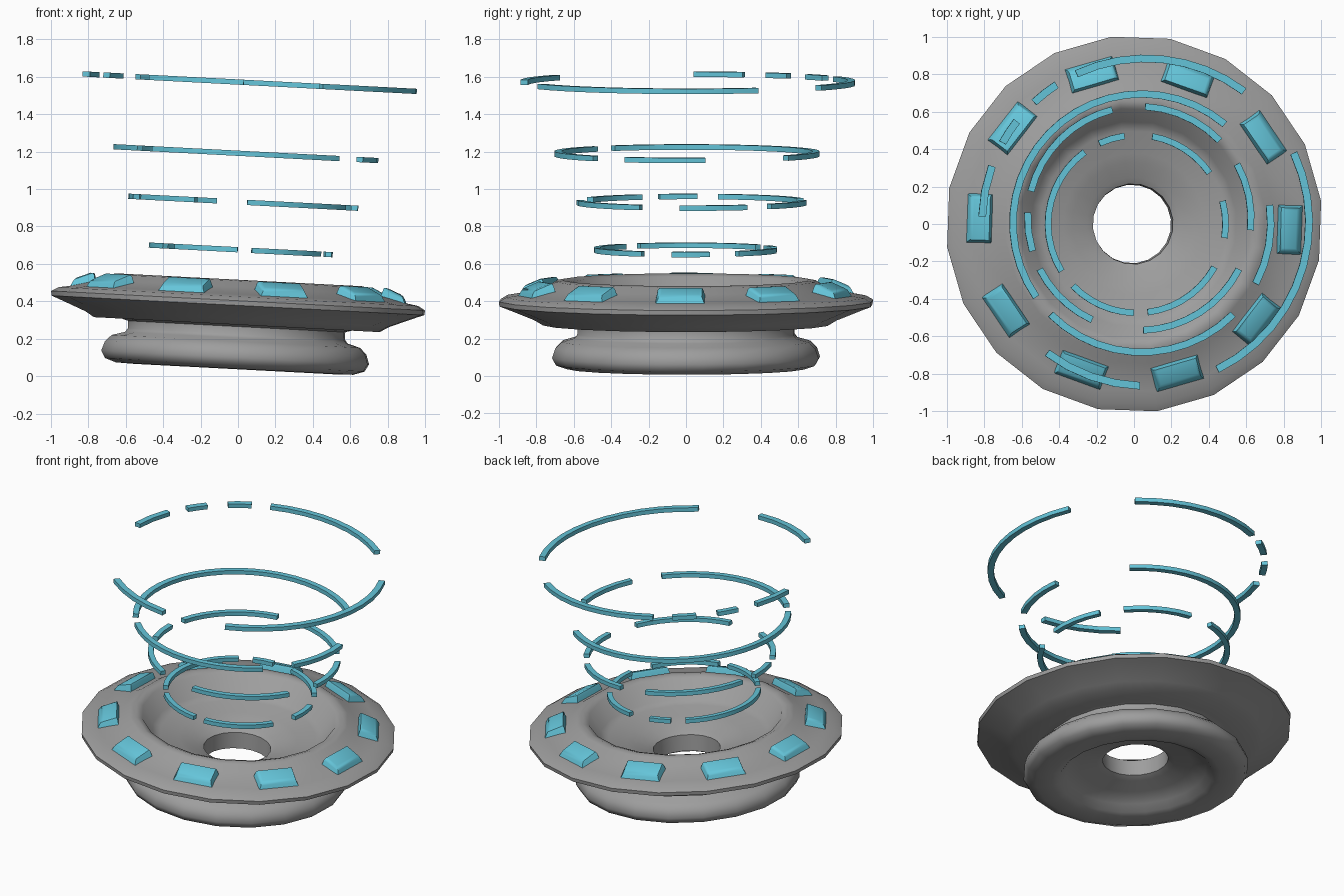
import bpy, bmesh, math
from mathutils import Matrix, Vector

cube = bpy.data.objects.get("Cube")
if cube:
    bpy.data.objects.remove(cube, do_unlink=True)


def make_material(name, color):
    mat = bpy.data.materials.new(name)
    mat.use_nodes = True
    mat.diffuse_color = color
    mat.node_tree.nodes["Principled BSDF"].inputs["Base Color"].default_value = color
    return mat


GREY = make_material("grey_metal", (0.34, 0.34, 0.34, 1))
TEAL = make_material("teal_glow", (0.13, 0.56, 0.70, 1))

# Whole model leans slightly towards +x around the rim height
PIVOT = Vector((0, 0, 0.39))
TILT = (Matrix.Translation(PIVOT) @ Matrix.Rotation(math.radians(3), 4, 'Y')
        @ Matrix.Translation(-PIVOT))


def finish(bm, name, mat, angle):
    bmesh.ops.recalc_face_normals(bm, faces=bm.faces)
    bm.transform(TILT)
    mesh = bpy.data.meshes.new(name)
    bm.to_mesh(mesh)
    bm.free()
    mesh.materials.append(mat)
    obj = bpy.data.objects.new(name, mesh)
    bpy.context.collection.objects.link(obj)
    bpy.ops.object.select_all(action='DESELECT')
    obj.select_set(True)
    bpy.context.view_layer.objects.active = obj
    bpy.ops.object.shade_smooth_by_angle(angle=math.radians(angle))
    return obj


def sweep(section, start, end, steps, closed):
    """Sweep a closed (radius, height) section around z; angles in degrees."""
    bm = bmesh.new()
    rows = []
    for i in range(steps if closed else steps + 1):
        a = math.radians(start + (end - start) * i / steps)
        rows.append([bm.verts.new((r * math.cos(a), r * math.sin(a), z))
                     for r, z in section])
    n = len(section)
    for i in range(steps):
        a, b = rows[i], rows[(i + 1) % len(rows)]
        for j in range(n):
            k = (j + 1) % n
            bm.faces.new((a[j], b[j], b[k], a[k]))
    if not closed:
        bm.faces.new(rows[0])
        bm.faces.new(rows[-1])
    return bm


# Dish: foot, neck, flared rim, bowl and central hole as one turned profile
dish = [(0.21, 0.17), (0.25, 0.15), (0.36, 0.13), (0.45, 0.09), (0.49, 0.05),
        (0.54, 0.037), (0.64, 0.04), (0.70, 0.06), (0.722, 0.10), (0.705, 0.15),
        (0.67, 0.185), (0.60, 0.205), (0.585, 0.225), (0.585, 0.265),
        (0.62, 0.275), (0.77, 0.275), (0.82, 0.305), (0.97, 0.365),
        (1.005, 0.378), (1.008, 0.403), (0.97, 0.425), (0.90, 0.437),
        (0.75, 0.475), (0.70, 0.508), (0.66, 0.515), (0.62, 0.50),
        (0.55, 0.385), (0.50, 0.365), (0.38, 0.345), (0.33, 0.325),
        (0.25, 0.30), (0.215, 0.28)]
finish(sweep(dish, 7, 367, 20, True), "dish_body", GREY, 50)

# Ten pillow-like light panels around the rim
for i in range(10):
    bm = bmesh.new()
    bmesh.ops.create_cube(bm, size=2)
    for v in bm.verts:
        outer, top = v.co.x > 0, v.co.z > 0
        r = (0.88 if top else 0.90) if outer else (0.775 if top else 0.76)
        z = (0.475 if top else 0.425) if outer else (0.518 if top else 0.45)
        v.co = (r, v.co.y * (0.12 if top else 0.135), z)
    bmesh.ops.bevel(bm, geom=[e for e in bm.edges if max(v.co.z for v in e.verts) > 0.47
                              and min(v.co.z for v in e.verts) > 0.46],
                    offset=0.018, segments=2, profile=0.5, affect='EDGES')
    bm.transform(Matrix.Rotation(math.radians(36 * i - 2), 4, 'Z'))
    finish(bm, f"rim_panel_{i + 1}", TEAL, 40)

# Broken floating rings: radius, height, y shift, arc angle pairs
rings = [
    (0.475, 0.675, 0.0, [(35, 80), (98, 115), (126, 212), (224, 268), (277, 331), (-9, 15)]),
    (0.598, 0.93, 0.03, [(-6, 29), (44, 87), (104, 166), (177, 197), (207, 245), (272, 333)]),
    (0.69, 1.19, 0.005, [(-28, 8), (50, 215), (225, 315)]),
    (0.875, 1.57, 0.01, [(-64, 25), (53, 115), (123, 133), (142, 151), (160, 178), (233, 268)]),
]
for level, (radius, height, shift, arcs) in enumerate(rings, 1):
    w, h = 0.016 + 0.001 * level, 0.014
    section = [(radius - w, height - h), (radius + w, height - h),
               (radius + w, height + h), (radius - w, height + h)]
    for n, (start, end) in enumerate(arcs, 1):
        bm = sweep(section, start, end, max(2, round((end - start) / 8)), False)
        bm.transform(Matrix.Translation((0, shift, 0)))
        finish(bm, f"ring_{level}_arc_{n}", TEAL, 40)
